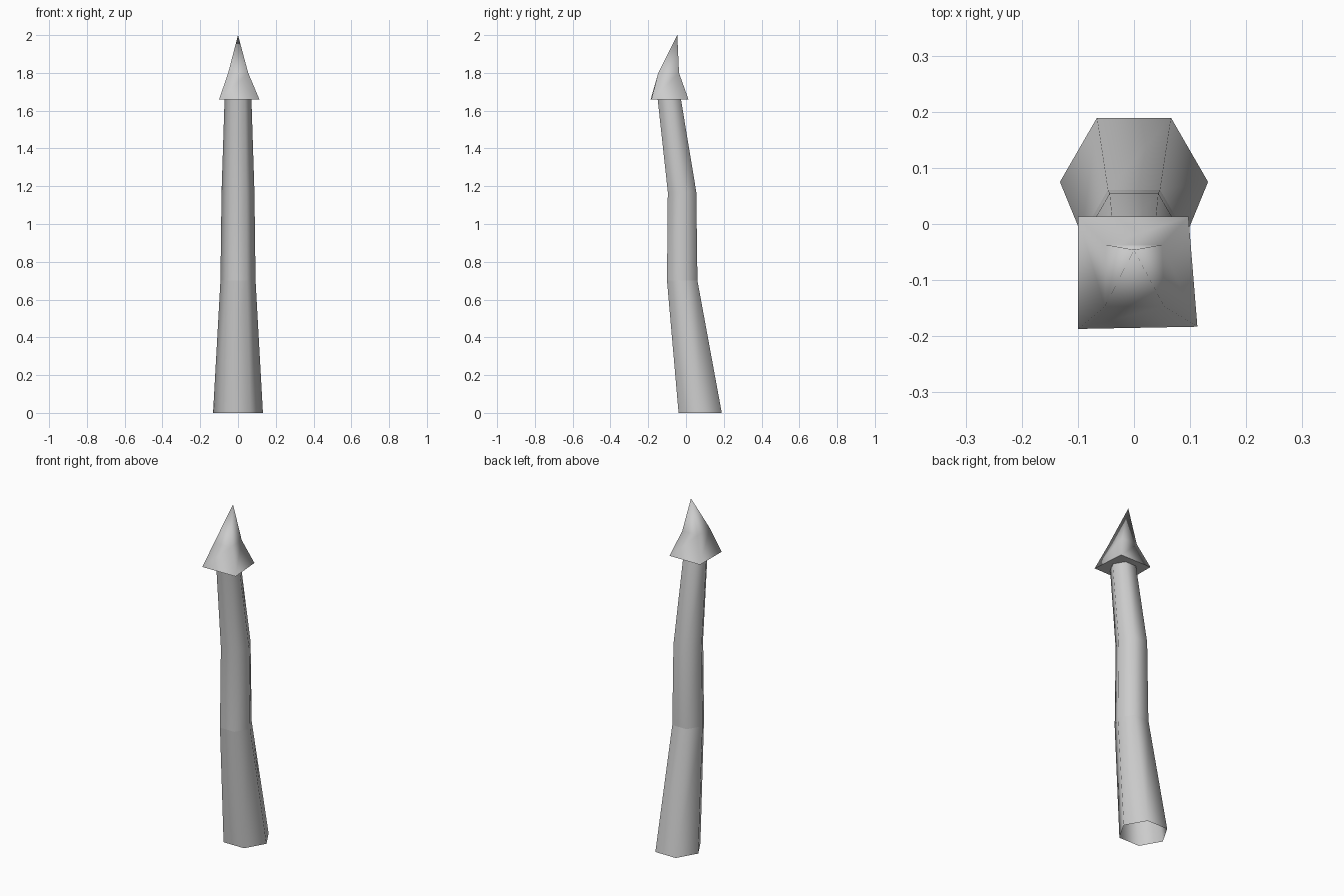
import bpy, bmesh, math

if "Cube" in bpy.data.objects:
    bpy.data.objects.remove(bpy.data.objects["Cube"])

grey = bpy.data.materials.new("stone_grey")
grey.diffuse_color = (0.6, 0.6, 0.6, 1)
grey.use_nodes = True
grey.node_tree.nodes["Principled BSDF"].inputs["Base Color"].default_value = grey.diffuse_color


def hexagon(z, y, r):
    """Six-sided ring with two corners on the x axis."""
    return [(r * math.cos(i * math.pi / 3), y + r * math.sin(i * math.pi / 3), z)
            for i in range(6)]


def loft(name, rings, apex=None, close_base=False):
    """Join rings of equal size, optionally ending in a point."""
    bm = bmesh.new()
    loops = [[bm.verts.new(p) for p in ring] for ring in rings]
    n = len(loops[0])
    for low, high in zip(loops, loops[1:]):
        for i in range(n):
            j = (i + 1) % n
            bm.faces.new((low[i], low[j], high[j], high[i]))
    if apex:
        tip = bm.verts.new(apex)
        for i in range(n):
            bm.faces.new((loops[-1][i], loops[-1][(i + 1) % n], tip))
    for f in bm.faces:
        f.smooth = True
    if close_base:
        base = bm.faces.new(loops[0][::-1])
        for e in base.edges:
            e.smooth = False
    mesh = bpy.data.meshes.new(name)
    bm.to_mesh(mesh)
    bm.free()
    mesh.materials.append(grey)
    obj = bpy.data.objects.new(name, mesh)
    bpy.context.collection.objects.link(obj)
    return obj


# Bent hexagonal stalk, with a shading break at the lower joint
loft("lower_stalk", [hexagon(0, 0.075, 0.132), hexagon(0.70, -0.02, 0.093)])
loft("upper_stalk", [hexagon(0.70, -0.02, 0.093), hexagon(1.17, -0.021, 0.087),
                     hexagon(1.665, -0.089, 0.071)])

# Four-sided barbed tip leaning backwards
skirt = [(-0.10, -0.187, 1.66), (0.113, -0.183, 1.66),
         (0.097, 0.013, 1.66), (-0.10, 0.013, 1.66)]
waist = [(-0.052, -0.147, 1.80), (0.054, -0.147, 1.80),
         (0.05, -0.037, 1.80), (-0.05, -0.037, 1.80)]
loft("barbed_tip", [skirt, waist], apex=(0, -0.046, 2.0), close_base=True)
